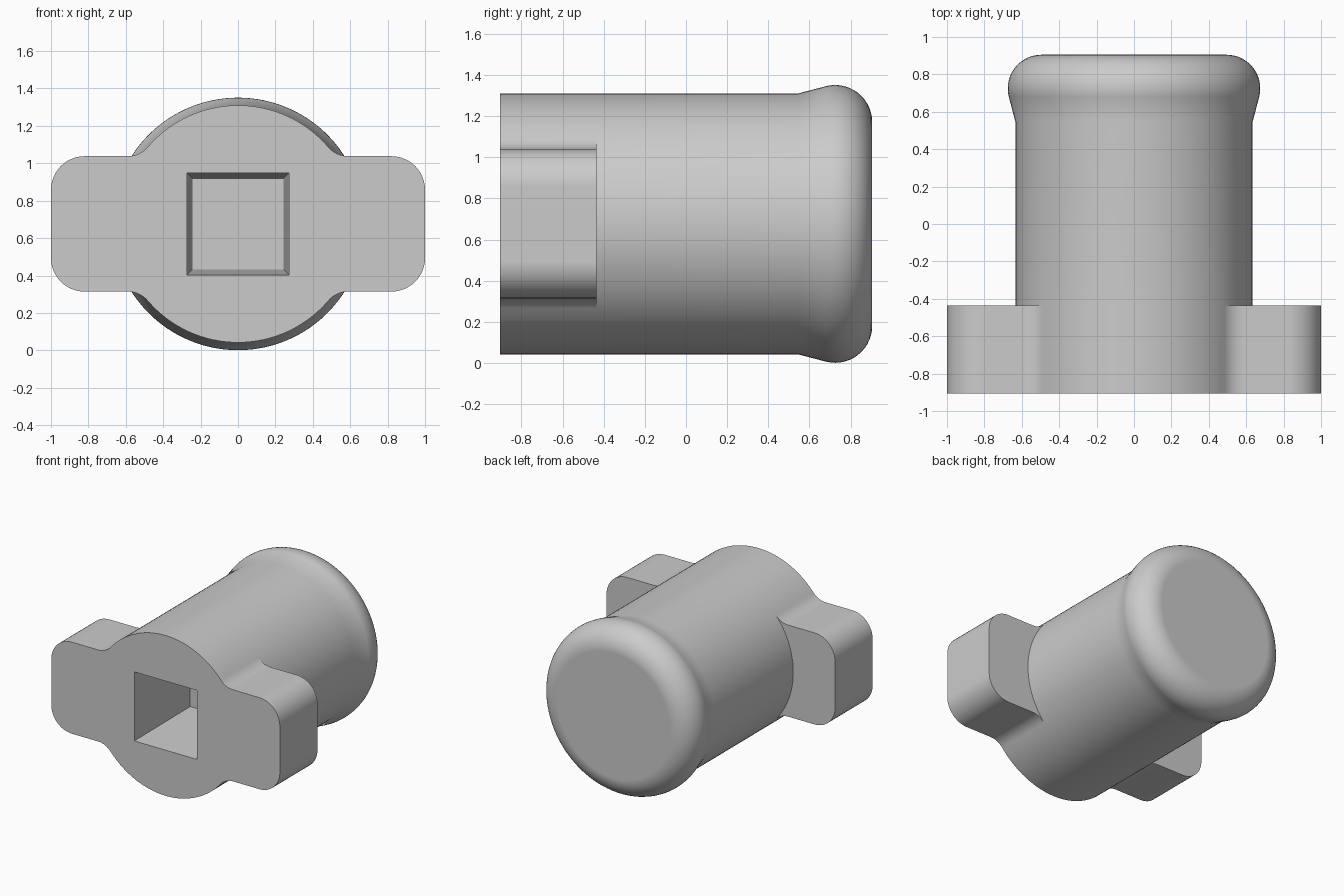
import bpy
import bmesh
from math import sin, cos, pi, sqrt, atan2, radians

cube = bpy.data.objects.get("Cube")
if cube:
    bpy.data.objects.remove(cube, do_unlink=True)

MID_Z = 0.676          # height of the barrel axis
FRONT, LUG_BACK, BACK = -0.905, -0.435, 0.905
RADIUS = 0.634
LUG_HALF, LUG_ROUND, FILLET = 0.362, 0.18, 0.14


def arc(cx, cy, r, start, end, steps):
    """Points on an arc, both ends included."""
    angles = [start + (end - start) * i / steps for i in range(steps + 1)]
    return [(cx + r * cos(t), cy + r * sin(t)) for t in angles]


# Lug outline: rounded outer corner, then a fillet that is tangent to the barrel
fillet_z = LUG_HALF + FILLET
fillet_x = sqrt((RADIUS + FILLET) ** 2 - fillet_z ** 2)
join = atan2(fillet_z, fillet_x)
upper = arc(1 - LUG_ROUND, LUG_HALF - LUG_ROUND, LUG_ROUND, 0, pi / 2, 12)
upper += arc(fillet_x, fillet_z, FILLET, -pi / 2, join - pi, 8)[:-1]
lug = [(x, -z) for x, z in reversed(upper)] + upper

# Barrel circle in four arcs, so that the lugs share its vertices
top = arc(0, 0, RADIUS, join, pi - join, 32)
side = arc(0, 0, RADIUS, -join, join, 24)[1:-1]


def turned(points):
    return [(-x, -z) for x, z in points]


bm = bmesh.new()


def loop(points, y):
    return [bm.verts.new((x, y, MID_Z + z)) for x, z in points]


def skin(a, b):
    """Join two closed loops of equal length with quads."""
    for i in range(len(a)):
        j = (i + 1) % len(a)
        bm.faces.new((a[i], a[j], b[j], b[i]))


# Front block: barrel and both lugs in one outline
outline = top + turned(lug) + turned(top) + lug
front = loop(outline, FRONT)
rear = loop(outline, LUG_BACK)
skin(front, rear)

# Back walls of the lugs, open where the barrel continues
n_top, n_lug = len(top), len(lug)
half = n_top + n_lug
ring = []
for k in (0, half):
    arc_top = rear[k:k + n_top]
    lug_verts = rear[k + n_top:k + half]
    inner = loop(side if k else turned(side), LUG_BACK)
    after = rear[(k + half) % len(rear)]
    bm.faces.new([arc_top[-1]] + lug_verts + [after] + inner[::-1])
    ring += arc_top + inner

# Barrel with a flared, rounded end
circle = [(v.co.x / RADIUS, (v.co.z - MID_Z) / RADIUS) for v in ring]
profile = [(RADIUS, 0.545)] + arc(0.495, 0.725, 0.18, radians(-14.5), pi / 2, 14)
for r, y in profile:
    nxt = loop([(x * r, z * r) for x, z in circle], y)
    skin(ring, nxt)
    ring = nxt
bm.faces.new(ring)


# Tapered square socket in the front
def square(h, y):
    return loop([(h, h), (-h, h), (-h, -h), (h, -h)], y)


mouth = square(0.273, FRONT)
floor = square(0.243, -0.25)
skin(mouth, floor)
bm.faces.new(floor)

# Front face around the socket
edges = [bm.edges.get((l[i - 1], l[i])) for l in (front, mouth) for i in range(len(l))]
bmesh.ops.triangle_fill(bm, edges=edges, use_beauty=True)
bmesh.ops.recalc_face_normals(bm, faces=bm.faces[:])

mesh = bpy.data.meshes.new("lugged_plug")
bm.to_mesh(mesh)
bm.free()
plug = bpy.data.objects.new("lugged_plug", mesh)
bpy.context.collection.objects.link(plug)

# Plain grey material
grey = bpy.data.materials.new("plain grey")
grey.use_nodes = True
colour = (0.6, 0.6, 0.6, 1)
grey.diffuse_color = colour
grey.node_tree.nodes["Principled BSDF"].inputs["Base Color"].default_value = colour
mesh.materials.append(grey)

# Smooth curved walls, crisp rims
bpy.ops.object.select_all(action='DESELECT')
plug.select_set(True)
bpy.context.view_layer.objects.active = plug
bpy.ops.object.shade_smooth_by_angle(angle=radians(30))
weighted = plug.modifiers.new("flat_ends", 'WEIGHTED_NORMAL')
weighted.keep_sharp = True
